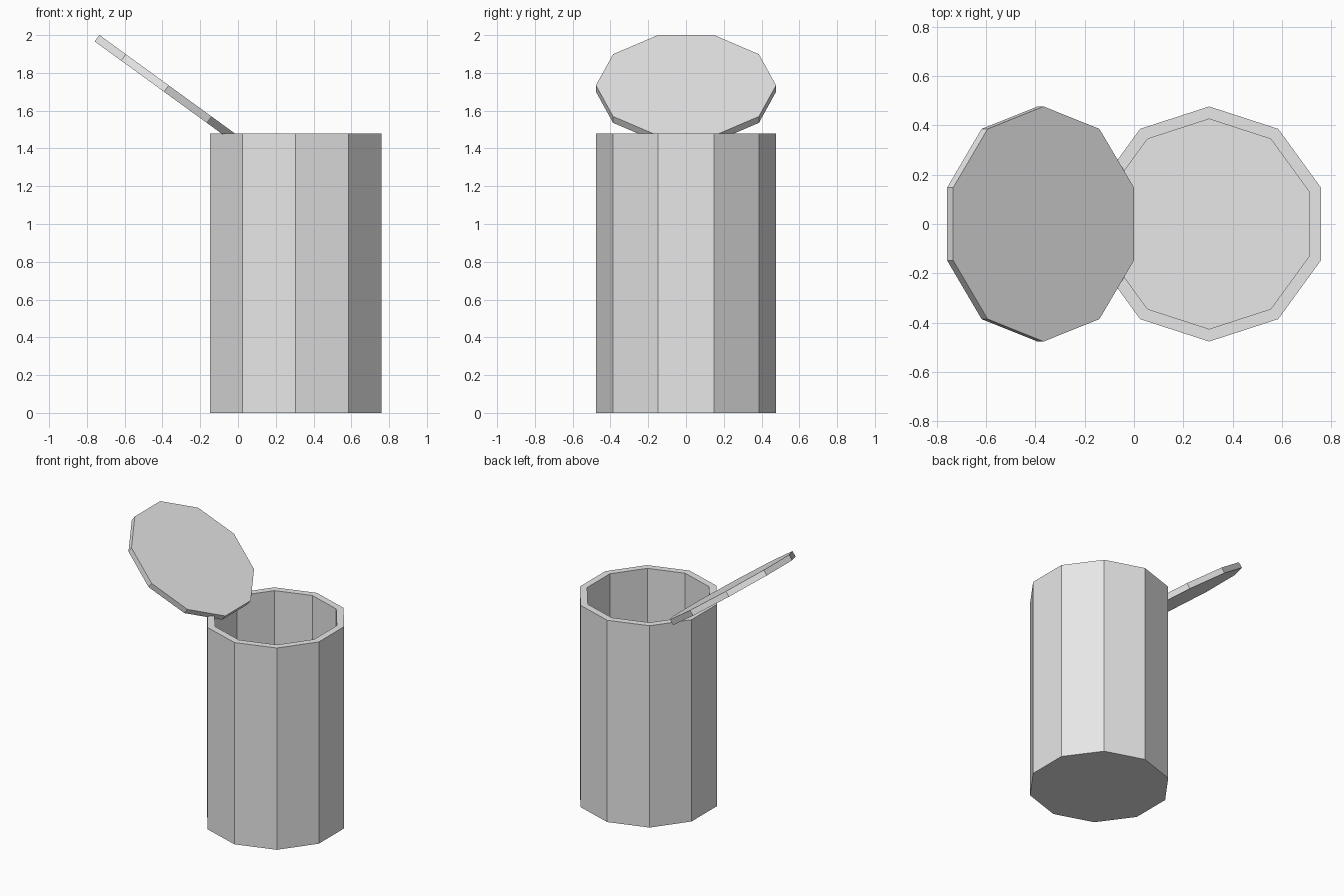
import bpy
import bmesh
from math import pi, sin, cos, radians
from mathutils import Matrix

cube = bpy.data.objects.get("Cube")
if cube:
    bpy.data.objects.remove(cube, do_unlink=True)

SIDES = 10
RADIUS, INNER_RADIUS = 0.477, 0.426
BIN_X, BIN_HEIGHT, FLOOR = 0.305, 1.48, 0.05
LID_THICKNESS, LID_TILT = 0.042, radians(36)

grey = bpy.data.materials.new("light grey")
grey.use_nodes = True
grey.diffuse_color = (0.8, 0.8, 0.8, 1)
grey.node_tree.nodes["Principled BSDF"].inputs["Base Color"].default_value = (0.8, 0.8, 0.8, 1)


def ring(bm, radius, z):
    """Decagon of vertices with corners on the y axis."""
    angles = [pi / 2 + 2 * pi * i / SIDES for i in range(SIDES)]
    return [bm.verts.new((radius * cos(a), radius * sin(a), z)) for a in angles]


def shell(name, profile, matrix):
    """Join rings of (radius, z) and cap both ends."""
    bm = bmesh.new()
    rings = [ring(bm, r, z) for r, z in profile]
    for low, high in zip(rings, rings[1:]):
        for i in range(SIDES):
            j = (i + 1) % SIDES
            bm.faces.new((low[i], low[j], high[j], high[i]))
    bm.faces.new(rings[0][::-1])
    bm.faces.new(rings[-1])
    bmesh.ops.recalc_face_normals(bm, faces=bm.faces)
    mesh = bpy.data.meshes.new(name)
    bm.to_mesh(mesh)
    bm.free()
    mesh.materials.append(grey)
    obj = bpy.data.objects.new(name, mesh)
    obj.matrix_world = matrix
    bpy.context.collection.objects.link(obj)


# Hollow bin body, from the outer base over the rim to the inner floor
shell("bin_body",
      [(RADIUS, 0), (RADIUS, BIN_HEIGHT), (INNER_RADIUS, BIN_HEIGHT), (INNER_RADIUS, FLOOR)],
      Matrix.Translation((BIN_X, 0, 0)))

# Open lid, leaning up and away from the rim
shell("lid",
      [(RADIUS, -LID_THICKNESS), (RADIUS, 0)],
      Matrix.Translation((-0.367, 0, 1.734)) @ Matrix.Rotation(LID_TILT, 4, "Y"))
